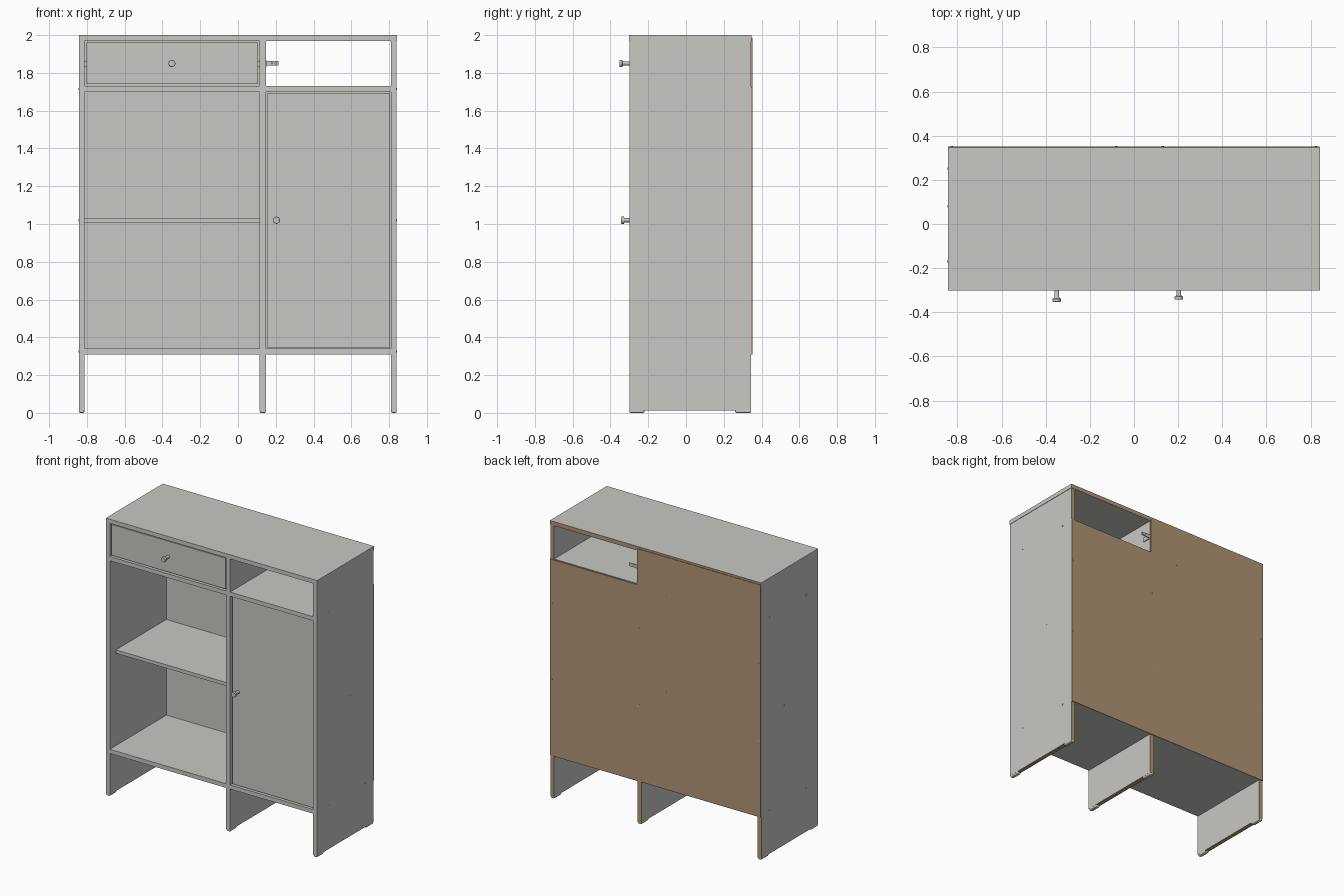
import bpy, bmesh
from mathutils import Vector, Matrix

cube = bpy.data.objects.get("Cube")
if cube:
    bpy.data.objects.remove(cube)


def material(name, color):
    m = bpy.data.materials.new(name)
    m.use_nodes = True
    m.diffuse_color = (*color, 1)
    m.node_tree.nodes["Principled BSDF"].inputs["Base Color"].default_value = (*color, 1)
    return m


PAINT = material("pale grey paint", (0.58, 0.58, 0.55))
RAW = material("raw brown board", (0.43, 0.30, 0.18))
BACK, DOWN, UP = Vector((0, 1, 0)), Vector((0, 0, -1)), Vector((0, 0, 1))
LEFT, RIGHT = Vector((1, 0, 0)), Vector((-1, 0, 0))


def finish(name, bm):
    mesh = bpy.data.meshes.new(name)
    bm.to_mesh(mesh)
    bm.free()
    obj = bpy.data.objects.new(name, mesh)
    bpy.context.collection.objects.link(obj)
    mesh.materials.append(PAINT)
    mesh.materials.append(RAW)
    return obj


def board(name, x, y, z, raw=(), bevel=0):
    """Box between ranges; faces pointing along the raw directions stay unpainted."""
    bm = bmesh.new()
    bmesh.ops.create_cube(bm, size=1)
    for v in bm.verts:
        v.co = [r[0] if c < 0 else r[1] for c, r in zip(v.co, (x, y, z))]
    bm.normal_update()
    for f in bm.faces:
        f.material_index = int(any(f.normal.dot(d) > 0.9 for d in raw))
    obj = finish(name, bm)
    if bevel:
        mod = obj.modifiers.new("rounded edges", "BEVEL")
        mod.width, mod.segments = bevel, 3
    return obj


def disc(name, center, axis, radius, depth):
    bm = bmesh.new()
    turn = Vector(axis).to_track_quat("Z", "Y").to_matrix().to_4x4()
    bmesh.ops.create_cone(bm, cap_ends=True, segments=12, radius1=radius, radius2=radius,
                          depth=depth, matrix=Matrix.Translation(center) @ turn)
    return finish(name, bm)


def knob(name, x, y, z):
    """Turned knob, spun from a profile of (radius, distance from the front)."""
    bm = bmesh.new()
    profile = [(0, 0), (0.011, 0), (0.011, 0.036), (0.014, 0.042),
               (0.019, 0.044), (0.019, 0.055), (0.017, 0.058), (0, 0.058)]
    verts = [bm.verts.new((x + r, y - d, z)) for r, d in profile]
    edges = [bm.edges.new(pair) for pair in zip(verts, verts[1:])]
    bmesh.ops.spin(bm, geom=verts + edges, cent=(x, y, z), axis=(0, 1, 0),
                   angle=6.283185, steps=24)
    bmesh.ops.remove_doubles(bm, verts=bm.verts, dist=0.0001)
    bmesh.ops.recalc_face_normals(bm, faces=bm.faces)
    obj = finish(name, bm)
    bpy.ops.object.select_all(action="DESELECT")
    bpy.context.view_layer.objects.active = obj
    obj.select_set(True)
    bpy.ops.object.shade_smooth_by_angle()


# Main depth range and the inner faces of the uprights
DEPTH = (-0.30, 0.345)
XR, XL = -0.813, 0.81
M0, M1 = 0.115, 0.147

# Carcass
board("top_board", (-0.843, 0.843), (-0.302, 0.347), (1.97, 2.0), [BACK])
uprights = {"right": (-0.843, XR), "middle": (M0, M1), "left": (XL, 0.84)}
for side, x in uprights.items():
    top = 1.70 if side == "middle" else 1.97
    board(side + "_upright", x, DEPTH, (0.012, top), [BACK, DOWN])
    for end, y in (("front", (-0.30, -0.22)), ("back", (0.26, 0.345))):
        board(f"{side}_{end}_foot", x, y, (0, 0.018), bevel=0.008)
board("upper_divider", (M0, M1), DEPTH, (1.73, 1.97), [BACK])

# Shelves
board("upper_shelf", (XR, XL), DEPTH, (1.70, 1.73), [BACK])
board("right_bottom_shelf", (XR, M0), DEPTH, (0.31, 0.34), [BACK])
board("left_bottom_shelf", (M1, XL), DEPTH, (0.31, 0.34), [BACK])
board("middle_shelf", (XR, M0), (-0.23, 0.344), (1.005, 1.03), [BACK])

# Back panels, painted inside only
edges = [BACK, DOWN, UP, LEFT, RIGHT]
board("right_back_panel", (-0.842, M1 - 0.002), (0.345, 0.351), (0.31, 1.985), edges)
board("left_back_panel", (M1, 0.84), (0.345, 0.351), (0.31, 1.725), edges)

# Drawer with its box and runners
board("drawer_front", (-0.803, 0.107), (-0.295, -0.265), (1.74, 1.962))
for side, x in (("right", (-0.79, -0.77)), ("left", (0.072, 0.092))):
    board(f"drawer_{side}_side", x, (-0.265, 0.28), (1.75, 1.93))
board("drawer_back", (-0.77, 0.072), (0.26, 0.28), (1.75, 1.93))
board("drawer_bottom", (-0.77, 0.072), (-0.265, 0.26), (1.755, 1.765))
for side, x in (("right", (XR, -0.79)), ("left", (0.092, M0))):
    board(f"drawer_{side}_runner", x, (-0.26, 0.27), (1.83, 1.86))
knob("drawer_knob", -0.35, -0.295, 1.85)

# Door
board("door", (0.157, 0.805), (-0.288, -0.26), (0.346, 1.694))
knob("door_knob", 0.203, -0.285, 1.02)

# Small angle bracket at the back of the open compartment
board("bracket_tab", (M1, 0.153), (0.28, 0.343), (1.833, 1.865))
board("bracket_arm", (0.153, 0.215), (0.337, 0.343), (1.838, 1.862))
for x in (0.18, 0.2):
    disc("bracket_screw", (x, 0.337, 1.85), (0, 1, 0), 0.006, 0.016)

# Screw heads on the outer sides
for x in (-0.843, 0.84):
    for y, z in ((-0.17, 1.715), (0.25, 1.715), (-0.17, 0.325), (0.25, 0.325), (0.08, 1.02)):
        disc("side_screw", (x, y, z), (1, 0, 0), 0.006, 0.004)

# Nails through the back panels
for x, z in ((-0.08, 1.71), (-0.08, 1.015), (-0.825, 1.41), (-0.825, 0.86),
             (0.13, 1.41), (0.13, 0.86), (0.825, 1.41), (0.825, 0.86)):
    disc("back_nail", (x, 0.351, z), (0, 1, 0), 0.005, 0.004)
